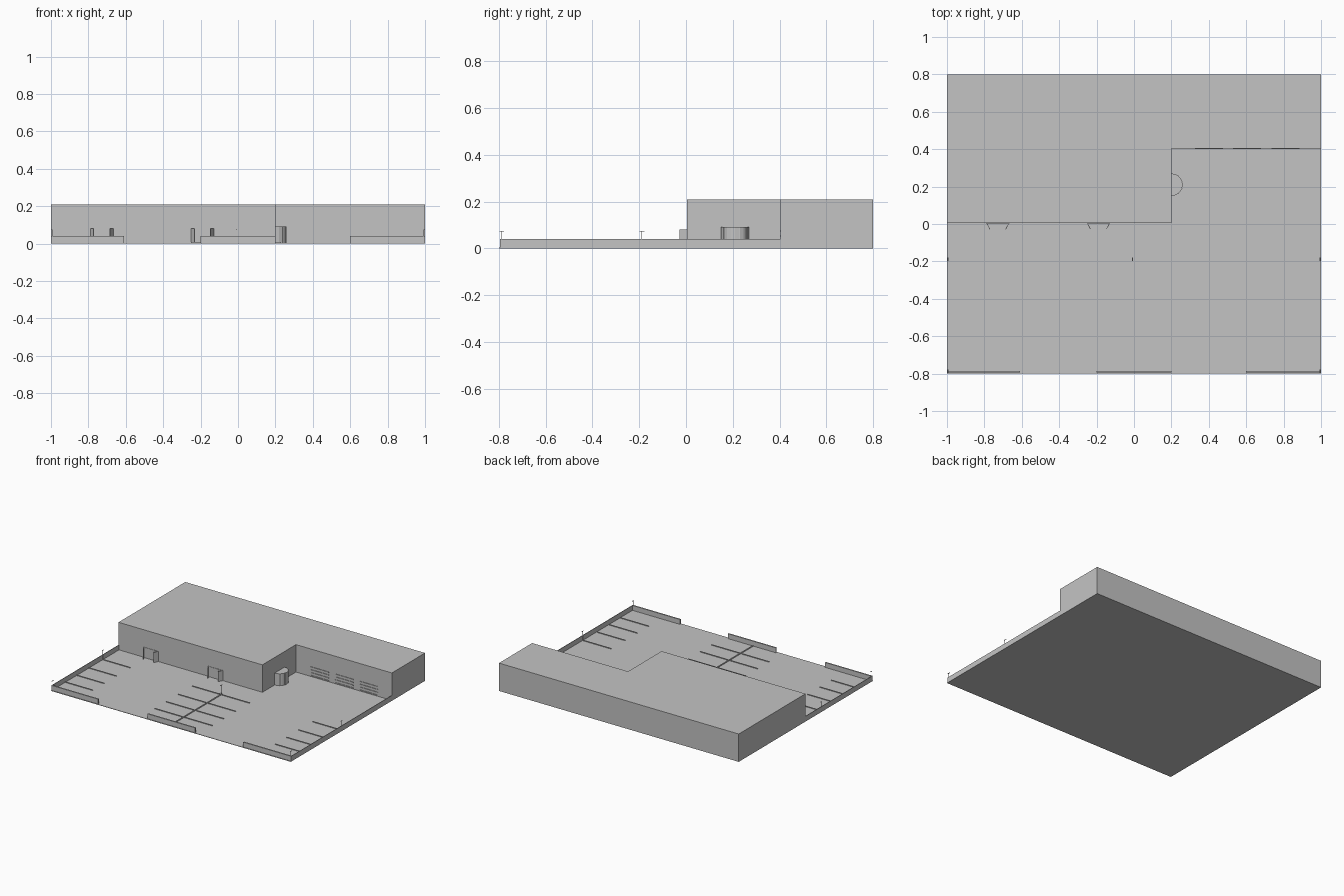
import bpy, math
from mathutils import Vector

cube = bpy.data.objects.get("Cube")
if cube:
    bpy.data.objects.remove(cube, do_unlink=True)

GREY = (0.55, 0.55, 0.55, 1)
grey = bpy.data.materials.new("plain grey")
grey.use_nodes = True
grey.diffuse_color = GREY
grey.node_tree.nodes["Principled BSDF"].inputs["Base Color"].default_value = GREY


def prism(name, outline, z0, z1):
    """Extrude a counter-clockwise plan outline from z0 up to z1."""
    n = len(outline)
    verts = [(x, y, z) for z in (z0, z1) for x, y in outline]
    faces = [tuple(reversed(range(n))), tuple(range(n, 2 * n))]
    faces += [(i, (i + 1) % n, n + (i + 1) % n, n + i) for i in range(n)]
    mesh = bpy.data.meshes.new(name)
    mesh.from_pydata(verts, [], faces)
    mesh.materials.append(grey)
    obj = bpy.data.objects.new(name, mesh)
    bpy.context.collection.objects.link(obj)
    return obj


def box(name, x0, x1, y0, y1, z0, z1):
    return prism(name, [(x0, y0), (x1, y0), (x1, y1), (x0, y1)], z0, z1)


def panel(name, start, end, z0, z1, thick=0.003):
    """Upright thin sheet between two plan points."""
    a, b = Vector(start), Vector(end)
    d = (b - a).normalized()
    side = Vector((-d.y, d.x)) * thick / 2
    return prism(name, [a - side, b - side, b + side, a + side], z0, z1)


# Ground and L-shaped building with its roof
box("ground", -1, 1, -0.8, 0.8, 0, 0.003)
plan = [(-1, 0.005), (0.2, 0.005), (0.2, 0.405), (1, 0.405), (1, 0.8), (-1, 0.8)]
prism("building", plan, 0, 0.205)
prism("roof", plan, 0.205, 0.21)

# Low boundary walls, with two gaps for driving in
box("side_wall_right", -1, -0.996, -0.795, 0.005, 0, 0.04)
box("side_wall_left", 0.996, 1, -0.795, 0.405, 0, 0.04)
for name, x0, x1 in (("right", -1, -0.61), ("middle", -0.2, 0.2), ("left", 0.6, 1)):
    box("front_wall_" + name, x0, x1, -0.795, -0.785, 0, 0.04)

# Parking bay dividers
for row, (x0, x1) in enumerate(((-0.996, -0.765), (-0.25, -0.02), (0, 0.23), (0.755, 0.99))):
    for y in (-0.19, -0.355, -0.5, -0.635):
        box(f"bay_line_{row}", x0, x1, y - 0.002, y + 0.002, 0, 0.008)
box("bay_spine", -0.013, -0.005, -0.785, -0.18, 0, 0.008)

# Slim lamp posts with a short arm
for x, y in ((-0.994, -0.79), (0.994, -0.79), (-0.994, -0.19), (0.994, -0.19), (-0.008, -0.19)):
    box("lamp_post", x - 0.001, x + 0.001, y - 0.001, y + 0.001, 0, 0.075)
    box("lamp_arm", x - 0.002, x + 0.002, y - 0.008, y + 0.012, 0.073, 0.075)

# Two front entrances, each with a pair of open door leaves
for cx in (-0.728, -0.19):
    box("doorway", cx - 0.058, cx + 0.058, 0.002, 0.006, 0, 0.08)
    for s in (-1, 1):
        panel("door_leaf", (cx + s * 0.06, 0.005), (cx + s * 0.042, -0.028), 0, 0.08)

# Half-round entrance on the inner side wall
arc = [(0.2 + 0.06 * math.cos(a), 0.21 + 0.06 * math.sin(a))
       for a in (math.radians(-90 + 18 * i) for i in range(11))]
prism("round_entrance", arc, 0, 0.092)
for i in (2, 4, 6, 8):
    x, y = arc[i]
    box("entrance_mullion", x - 0.001, x + 0.002, y - 0.002, y + 0.002, 0, 0.092)

# Slatted loading shutters on the recessed wall
for x in (0.325, 0.53, 0.735):
    for i in range(4):
        z = 0.01 + i * 0.0215
        box("shutter_slat", x, x + 0.15, 0.401, 0.406, z - 0.003, z + 0.003)
